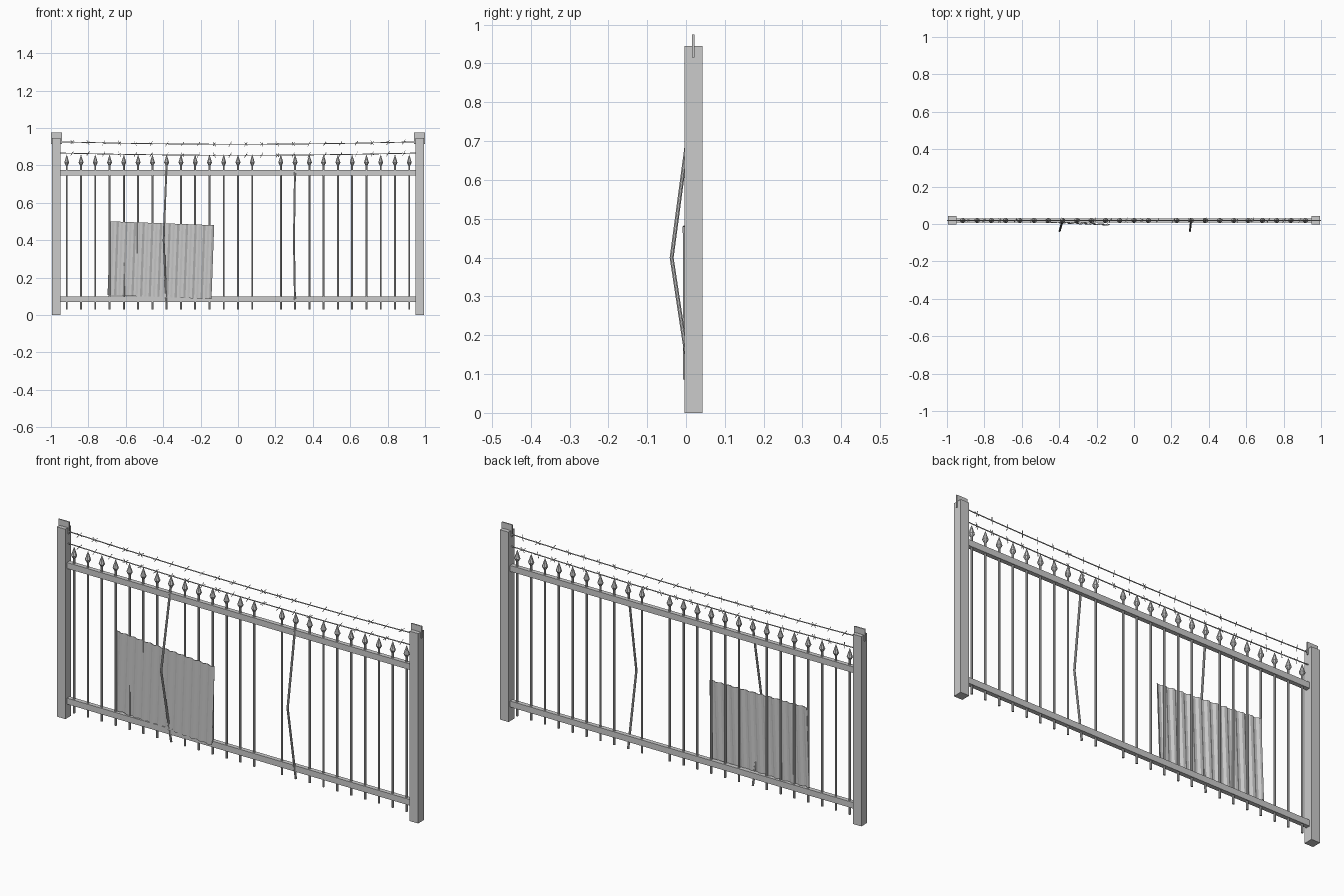
import bpy, bmesh, math, random
from mathutils import Vector, Matrix

if "Cube" in bpy.data.objects:
    bpy.data.objects.remove(bpy.data.objects["Cube"])

random.seed(4)
YC = 0.019          # fence plane
STEP = 0.0763       # bar spacing


def finish(name, bm):
    me = bpy.data.meshes.new(name)
    bmesh.ops.recalc_face_normals(bm, faces=bm.faces[:])
    bm.to_mesh(me)
    bm.free()
    ob = bpy.data.objects.new(name, me)
    bpy.context.collection.objects.link(ob)
    return ob


def box(name, x0, x1, y0, y1, z0, z1):
    bm = bmesh.new()
    bmesh.ops.create_cube(bm, size=1, matrix=Matrix.Translation(
        ((x0 + x1) / 2, (y0 + y1) / 2, (z0 + z1) / 2))
        @ Matrix.Diagonal((x1 - x0, y1 - y0, z1 - z0, 1)))
    return finish(name, bm)


def tube(bm, pts, radii, sides, up):
    """Sweep a polygon section along points, one radius per point."""
    pts = [Vector(p) for p in pts]
    rings = []
    for i, p in enumerate(pts):
        t = (pts[min(i + 1, len(pts) - 1)] - pts[max(i - 1, 0)]).normalized()
        u = t.cross(Vector(up)).normalized()
        v = t.cross(u)
        angs = [2 * math.pi * (k + 0.5) / sides for k in range(sides)]
        rings.append([bm.verts.new(p + radii[i] * (u * math.cos(a) + v * math.sin(a)))
                      for a in angs])
    for a, b in zip(rings, rings[1:]):
        for k in range(sides):
            j = (k + 1) % sides
            bm.faces.new((a[k], a[j], b[j], b[k]))
    bm.faces.new(rings[0])
    bm.faces.new(rings[-1])


# Posts and the thin wire plates in their tops
for side, s in (("left", -1), ("right", 1)):
    a, b = sorted((s * 0.948, s * 0.995))
    box(side + "_post", a, b, -0.004, 0.042, 0, 0.945)
    a, b = sorted((s * 0.942, s * 1.0))
    box(side + "_wire_plate", a, b, YC - 0.003, YC + 0.003, 0.915, 0.975)

# Horizontal rails
for name, z0, z1 in (("lower_rail", 0.07, 0.1), ("upper_rail", 0.745, 0.775)):
    box(name, -0.953, 0.953, YC - 0.011, YC + 0.011, z0, z1)

# Upright bars: one missing, two bent forward
bars, spikes = bmesh.new(), bmesh.new()
bends = {-5: -0.016, 4: -0.006}
for i in range(-12, 13):
    if i == 2:
        continue
    x = i * STEP
    pts = [(x, YC, 0.03), (x, YC, 0.82)]
    if i in bends:
        pts.insert(1, (x + bends[i], -0.037, 0.4))
    tube(bars, pts, [0.0055] * len(pts), 8, (1, 0, 0))
    # Spear tip
    tube(spikes, [(x, YC, z) for z in (0.8, 0.815, 0.857)],
         [0.006, 0.0145, 0.0006], 8, (1, 0, 0))
finish("upright_bars", bars)
finish("spear_tips", spikes)

# Sagging barbed wires
for name, zend, sag in (("upper_wire", 0.926, 0.013), ("lower_wire", 0.866, 0.012)):
    def z_at(x):
        return zend - sag * (1 - (x / 0.95) ** 2)
    bm = bmesh.new()
    xs = [-0.95 + 1.9 * k / 16 for k in range(17)]
    tube(bm, [(x, YC, z_at(x)) for x in xs], [0.0025] * 17, 6, (0, 1, 0))
    finish(name, bm)
    bm = bmesh.new()
    for k in range(22):
        x = -0.95 + 1.9 * (k + 0.75) / 22.5
        c = Vector((x, YC, z_at(x)))
        a0 = random.uniform(0, math.pi)
        for q in (0, 1):
            a = a0 + q * math.pi / 2
            d = Vector((0.5 - q, math.cos(a), math.sin(a))).normalized() * 0.016
            tube(bm, [c - d, c + d], [0.0014] * 2, 4, (1, 0, 0))
    finish(name + "_barbs", bm)

# Corrugated sheet leaning across the bars
bm = bmesh.new()
W, H, waves = 0.556, 0.395, 12
n = waves * 4
cols = []
for k in range(n + 1):
    x, y = W * (k / n - 0.5), 0.005 * math.sin(2 * math.pi * (k + 0.5) / 4)
    cols.append([bm.verts.new((x, y, z)) for z in (-H / 2, H / 2)])
for a, b in zip(cols, cols[1:]):
    bm.faces.new((a[0], b[0], b[1], a[1]))
sheet = finish("corrugated_sheet", bm)
sheet.location = (-0.413, 0.009, 0.293)
sheet.rotation_euler = (0, math.radians(2.1), math.radians(-2.6))
mod = sheet.modifiers.new("thickness", 'SOLIDIFY')
mod.thickness = 0.003
mod.offset = 0
